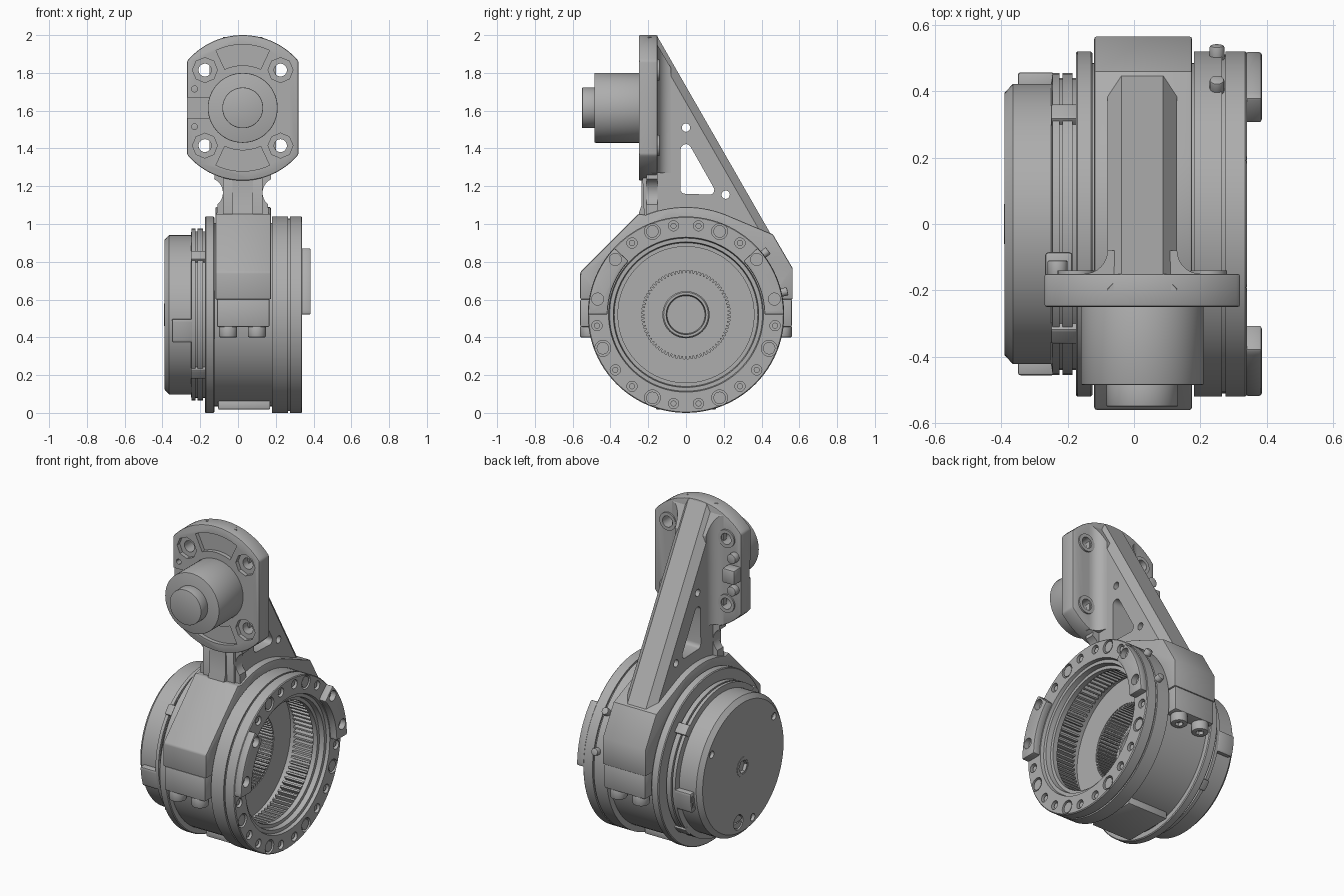
import bpy, bmesh
from math import sin, cos, pi, radians
from mathutils import Vector

if "Cube" in bpy.data.objects:
    bpy.data.objects.remove(bpy.data.objects["Cube"])

CZ = 0.52               # height of the housing axis
FX, FZ = 0.025, 1.615   # centre of the motor flange
HUB, MOTOR = (0, CZ), (FX, FZ)

steel = bpy.data.materials.new("grey_metal")
steel.use_nodes = True
grey = (0.42, 0.42, 0.42, 1)
steel.diffuse_color = grey
steel.node_tree.nodes["Principled BSDF"].inputs["Base Color"].default_value = grey
parts = []


def finish(name, bm):
    bmesh.ops.recalc_face_normals(bm, faces=bm.faces[:])
    mesh = bpy.data.meshes.new(name)
    bm.to_mesh(mesh)
    bm.free()
    mesh.materials.append(steel)
    ob = bpy.data.objects.new(name, mesh)
    bpy.context.scene.collection.objects.link(ob)
    parts.append(ob)
    return ob


def polar(c, r, deg):
    return (c[0] + r * cos(radians(deg)), c[1] + r * sin(radians(deg)))


def arc(c, r, a0, a1, n=24):
    return [polar(c, r, a0 + (a1 - a0) * i / n) for i in range(n + 1)]


def circle(c, r, n=32):
    return arc(c, r, 0, 360, n)[:-1]


def sector(c, r0, r1, a0, a1, n=16):
    return arc(c, r1, a0, a1, n) + arc(c, r0, a1, a0, n)


def rect(u0, u1, v0, v1):
    return [(u0, v0), (u1, v0), (u1, v1), (u0, v1)]


def prism(name, axis, outlines, lo, hi, bevel=0):
    """Extrude one or more outlines along an axis."""
    place = {"x": lambda u, v, t: (t, u, v), "y": lambda u, v, t: (u, t, v),
             "z": lambda u, v, t: (u, v, t)}[axis]
    bm = bmesh.new()
    for pts in outlines:
        a = [bm.verts.new(place(u, v, lo)) for u, v in pts]
        b = [bm.verts.new(place(u, v, hi)) for u, v in pts]
        bm.faces.new(a)
        bm.faces.new(b)
        for i in range(len(a)):
            j = (i + 1) % len(a)
            bm.faces.new((a[i], a[j], b[j], b[i]))
    ob = finish(name, bm)
    if bevel:
        mod = ob.modifiers.new("edge", "BEVEL")
        mod.width, mod.segments, mod.limit_method = bevel, 2, "ANGLE"
        mod.angle_limit = radians(40)
        bake(ob)
    return ob


def lathe(name, profile, steps=96):
    """Spin an (x, radius) profile around the housing axis."""
    bm = bmesh.new()
    vs = [bm.verts.new((x, 0, CZ + r)) for x, r in profile]
    es = [bm.edges.new(p) for p in zip(vs, vs[1:])]
    bmesh.ops.spin(bm, geom=vs + es, cent=(0, 0, CZ), axis=(1, 0, 0),
                   angle=2 * pi, steps=steps)
    bmesh.ops.remove_doubles(bm, verts=bm.verts[:], dist=1e-4)
    return finish(name, bm)


def bake(ob):
    deps = bpy.context.evaluated_depsgraph_get()
    mesh = bpy.data.meshes.new_from_object(ob.evaluated_get(deps))
    ob.modifiers.clear()
    ob.data = mesh


def cut(ob, axis, outlines, lo, hi):
    tool = prism("cutter", axis, outlines, lo, hi)
    parts.remove(tool)
    mod = ob.modifiers.new("cut", "BOOLEAN")
    mod.operation, mod.solver, mod.object = "DIFFERENCE", "EXACT", tool
    bake(ob)
    bpy.data.objects.remove(tool)


# Housing: grooved rims outside, stepped bore inside
housing = lathe("housing", [
    (-.175, 0), (-.175, .515), (-.17, .52), (-.13, .52), (-.125, .515), (-.125, .485),
    (.18, .485), (.18, .52), (.265, .52), (.265, .51), (.275, .51), (.275, .52),
    (.335, .52), (.34, .515), (.34, .41), (.32, .405), (.32, .385), (.29, .38),
    (.29, .36), (.26, .36), (.26, .40), (.08, .40), (.08, .235), (-.06, .235), (-.06, 0)])

# Raised bolt lugs on the open rim
for side, a in (("left", 0), ("right", 137)):
    lug = prism(side + "_rim_lug", "x", [sector(HUB, .415, .518, a, a + 43)], .335, .385, .008)
    cut(lug, "x", [circle(polar(HUB, .475, d if a == 0 else 180 - d), .032, 20)
                   for d in (10, 38)], .35, .5)

# Rim screws: sunk holes, some larger with a screw head inside
small, large = (82, 53, -7, -38, -53, -82), (68, -22, -68)
both = lambda angles: [polar(HUB, .475, d) for a in angles for d in (a, 180 - a)]
cut(housing, "x", [circle(p, .027, 20) for p in both(small)]
    + [circle(p, .042, 20) for p in both(large)], .315, .4)
prism("rim_screws", "x", [circle(p, .033, 16) for p in both(large)], .31, .335)
prism("rim_screw_cores", "x", [circle(p, .016, 12) for p in both(small)], .31, .33)


def teeth(name, count, root, tip, lo, hi):
    step = 360 / count
    prism(name, "x", [[polar(HUB, root, a - step * .32), polar(HUB, tip, a - step * .18),
                       polar(HUB, tip, a + step * .18), polar(HUB, root, a + step * .32)]
                      for a in (i * step for i in range(count))], lo, hi)


# Internal gears and central hub
teeth("outer_ring_gear", 80, .403, .372, .12, .25)
teeth("inner_ring_gear", 72, .238, .22, -.055, .078)
lathe("centre_hub", [(-.06, .125), (0, .125), (.01, .118), (.01, .105), (-.05, .1), (-.05, 0)], 48)

# Closed end cap
cap = lathe("end_cap", [(-.39, 0), (-.39, .395), (-.365, .422), (-.25, .422), (-.245, .455),
                        (-.225, .455), (-.225, .44), (-.215, .44), (-.215, .455),
                        (-.185, .455), (-.185, .44), (-.17, .44), (-.17, 0)])
cut(cap, "x", [circle(HUB, .04, 6)] + [circle(polar(HUB, .36, a), .022, 16)
    for a in (32, 147, 255)] + [circle(polar(HUB, .33, 278), .045)], -.5, -.37)
prism("cap_slot_plug", "x", [sector(polar(HUB, .33, 278), .005, .04, a, a + 160)
                             for a in (10, 190)], -.385, -.36)
lathe("cap_centre_ring", [(-.385, .045), (-.392, .045), (-.392, .06), (-.385, .06)], 32)

# Clips around the cap
prism("cap_clips", "x", [sector(HUB, .40, .466, a - 4, a + 4, 6) for a in (43, 137, 223, 317)],
      -.25, -.17, .006)
for side, a in (("left", -9), ("right", 191)):
    clip = prism(side + "_cap_latch", "x", [sector(HUB, .40, .457, a - 8, a + 8, 8)], -.35, -.24, .008)
    cut(clip, "x", [sector(HUB, .434, .444, a - 5, a + 5, 4)], -.4, -.28)

# Saddle wrapped over the housing
outline = [(-.56, .6), (-.56, .745), (-.25, 1.055)] + arc(HUB, .57, 112, 65, 14) + \
    [(.46, .945), (.565, .765), (.565, .6)] + arc(HUB, .47, 10, 170, 40)
prism("saddle", "x", [outline], -.12, .175, .008)

# Clamp ears, clamp bolts and the foot pad
for s, side in ((1, "back"), (-1, "front")):
    ends = sorted((s * .44, s * .56))
    prism(side + "_clamp_ear", "x", [rect(*ends, .455, .603)], -.112, .167, .008)
    bolts = prism(side + "_clamp_bolts", "z", [circle((x, s * .512), .048, 24) for x in (-.052, .1)],
                  .4, .46, .006)
    cut(bolts, "z", [circle((x, s * .512), .024, 6) for x in (-.052, .1)], .3, .42)
prism("foot_pad", "y", [rect(-.105, .17, .018, .065)], -.16, .16, .006)

# Sloping arm with lightening window and holes
arm = prism("arm", "x", [[(-.22, .99), (-.23, 1.24), (-.2, 1.3), (-.2, 1.99), (-.15, 1.99),
                          (.55, .77), (.4, .81), (.3, .92), (0, 1.0)]], -.08, .13)
bm = bmesh.new()
bm.from_mesh(arm.data)
slope = [e for e in bm.edges if (e.verts[0].co - e.verts[1].co).length > 1.2]
bmesh.ops.bevel(bm, geom=slope, offset=.042, segments=1, affect="EDGES")
bm.to_mesh(arm.data)
bm.free()
window = arc((-.005, 1.185), .025, 180, 270, 4) + arc((.125, 1.18), .025, 280, 390, 4) + \
    arc((.0, 1.395), .028, 30, 180, 6)
cut(arm, "x", [window, circle((0, 1.51), .022, 20), circle((.21, 1.155), .022, 20)], -.3, .3)

# Fillets joining the arm to the flange, trimmed to the slope
fillet = arc((-.15, -.08), .07, -90, 0, 8) + arc((.2, -.08), .07, 180, 270, 8) + \
    [(.2, -.18), (-.15, -.18)]
blend = prism("flange_fillet", "z", [fillet], 1.27, 1.95)
cut(blend, "x", [[(-.17, 1.98), (.2, 1.35), (.2, 2.1), (-.17, 2.1)]], -.5, .5)

# Neck between the flange and the saddle
neck = arc((-.16, 1.165), .08, 65, -50, 12) + [(-.115, 1.03), (.165, 1.03)] + \
    arc((.21, 1.165), .08, 230, 115, 12) + [(.17, 1.29), (-.12, 1.29)]
prism("neck", "y", [neck], -.21, -.15)
prism("neck_rib", "x", [[(-.25, 1.0), (-.25, 1.055), (-.235, 1.1), (-.235, 1.24), (-.15, 1.24),
                         (-.15, 1.0)]], -.03, .08)

# Motor flange: a disc with two flat sides
flange = prism("motor_flange", "y", [arc(MOTOR, .385, 40, 140, 36) + arc(MOTOR, .385, 220, 320, 36)],
               -.25, -.15, .008)
corners = [(FX + sx * .2, FZ + sz * .2) for sx in (-1, 1) for sz in (-1, 1)]
cut(flange, "y", [circle(p, .034, 24) for p in corners]
    + [circle((-.23, FZ + s * .1), .016, 12) for s in (-1, 1)], -.4, 0)
cut(flange, "y", [circle(p, .066, 8) for p in corners]
    + [sector(MOTOR, .225, .335, a - 25, a + 25) for a in (90, 270)], -.3, -.225)
cut(flange, "y", [rect(-.3, -.15, FZ - .055, FZ + .055)], -.3, -.235)
prism("bolt_bosses", "y", [sector(p, .034, .055, a, a + 180) for p in corners for a in (0, 180)],
      -.16, -.14)

# Motor body and shaft boss
prism("motor_body", "y", [circle(MOTOR, .185, 64)], -.485, -.22, .005)
prism("shaft_boss", "y", [circle(MOTOR, .108, 48)], -.55, -.47, .004)

# Cable connector behind the flange
prism("connector", "y", [rect(-.268, -.185, FZ - .045, FZ + .045)], -.16, -.085, .01)
prism("connector_screws", "y", [circle((-.23, FZ + s * .1), .03, 16) for s in (-1, 1)], -.16, -.11, .004)

# Two dowel pins on the rim
for i, a in enumerate((13, 38)):
    pin = prism("rim_pin_%d" % (i + 1), "z", [circle((0, 0), .022, 20)], .5, .552, .005)
    pin.rotation_euler = (radians(a - 90), 0, 0)
    pin.location = Vector((.25, 0, CZ))

# Smooth the round surfaces, keep edges crisp
bpy.ops.object.select_all(action="DESELECT")
for ob in parts:
    ob.select_set(True)
bpy.context.view_layer.objects.active = housing
bpy.ops.object.shade_smooth_by_angle(angle=radians(30))
